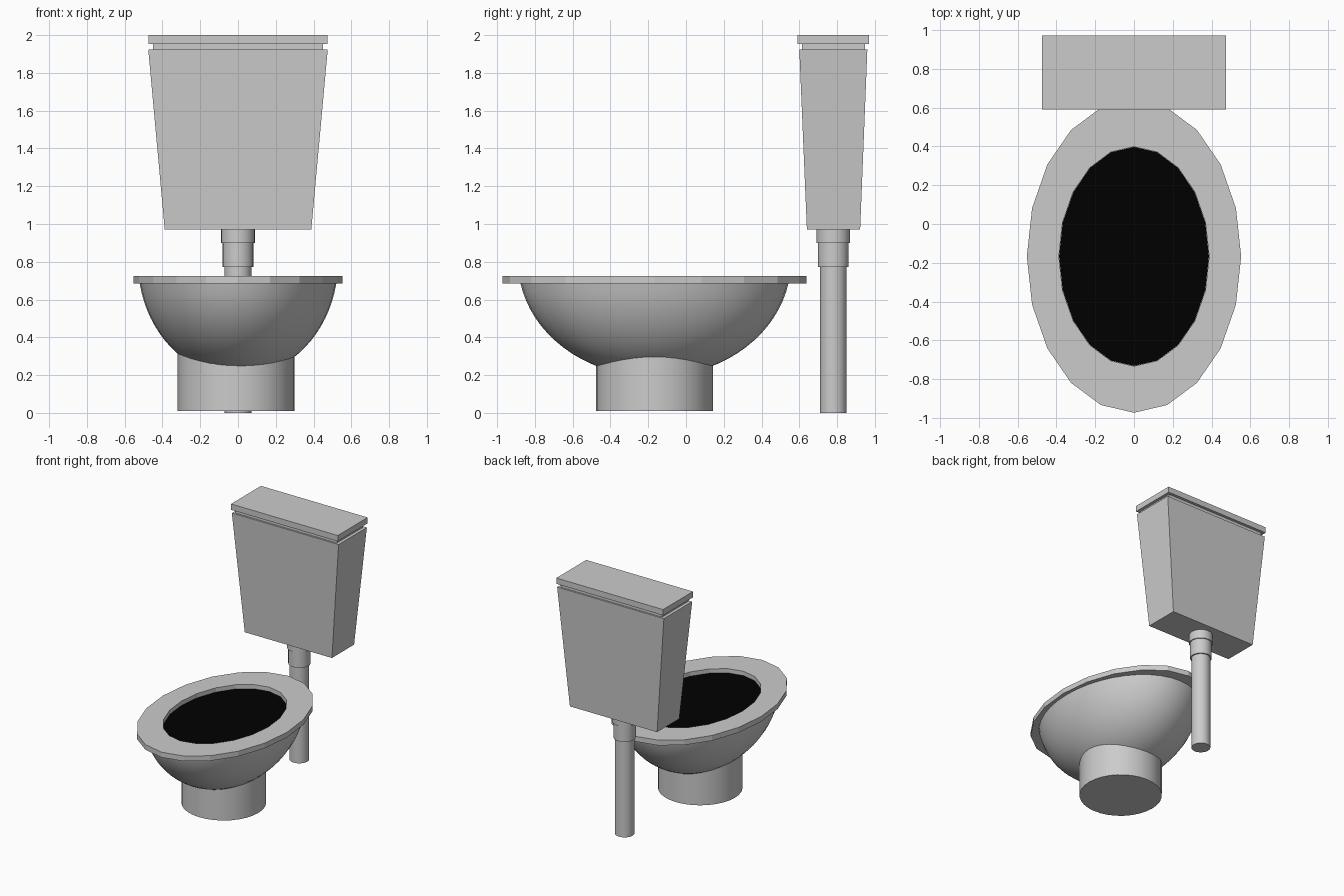
import bpy, bmesh, math

if "Cube" in bpy.data.objects:
    bpy.data.objects.remove(bpy.data.objects["Cube"])


def finish(name, bm, smooth=False):
    bmesh.ops.recalc_face_normals(bm, faces=bm.faces)
    mesh = bpy.data.meshes.new(name)
    bm.to_mesh(mesh)
    bm.free()
    ob = bpy.data.objects.new(name, mesh)
    bpy.context.collection.objects.link(ob)
    if smooth:
        bpy.ops.object.select_all(action='DESELECT')
        ob.select_set(True)
        bpy.context.view_layer.objects.active = ob
        bpy.ops.object.shade_smooth_by_angle(angle=math.radians(35))
    return ob


def ellipse(bm, rx, ry, cx, cy, z, n):
    return [bm.verts.new((cx + rx * math.cos(2 * math.pi * i / n),
                          cy + ry * math.sin(2 * math.pi * i / n), z)) for i in range(n)]


def bridge(bm, a, b):
    for i in range(len(a)):
        j = (i + 1) % len(a)
        bm.faces.new((a[i], a[j], b[j], b[i]))


def loft(name, rings, cx, cy, n=32, smooth=True):
    """Capped stack of elliptical rings (rx, ry, z)."""
    bm = bmesh.new()
    loops = [ellipse(bm, rx, ry, cx, cy, z, n) for rx, ry, z in rings]
    for a, b in zip(loops, loops[1:]):
        bridge(bm, a, b)
    bm.faces.new(loops[0])
    bm.faces.new(loops[-1])
    return finish(name, bm, smooth)


def box(name, bottom, top):
    """Tapered box; each end is (half width, y0, y1, z)."""
    bm = bmesh.new()
    ends = []
    for w, y0, y1, z in (bottom, top):
        ends.append([bm.verts.new((x, y, z)) for x, y in
                     ((-w, y0), (w, y0), (w, y1), (-w, y1))])
        bm.faces.new(ends[-1])
    bridge(bm, *ends)
    return finish(name, bm)


# Cistern: tapered tank, recessed neck and lid
box("tank", (0.388, 0.64, 0.922, 0.972), (0.475, 0.60, 0.96, 1.923))
box("tank_neck", (0.45, 0.614, 0.947, 1.92), (0.45, 0.614, 0.947, 1.955))
box("tank_lid", (0.475, 0.59, 0.97, 1.953), (0.475, 0.59, 0.97, 2.0))

# Flush pipe, sleeve and collar
for name, r, z0, z1 in (("flush_pipe", 0.071, 0.0, 0.80),
                        ("pipe_sleeve", 0.081, 0.773, 0.91),
                        ("pipe_collar", 0.089, 0.90, 0.975)):
    loft(name, [(r, r, z0), (r, r, z1)], 0, 0.78)

# Pedestal foot
loft("pedestal", [(0.309, 0.309, 0.01), (0.309, 0.309, 0.32)], -0.01, -0.167)

# Bowl: lower cap of an ellipsoid
CY, ZC, RZ = -0.167, 0.80, 0.61
start, end = math.radians(5), math.acos((ZC - 0.687) / RZ)
rings = []
for i in range(17):
    t = start + (end - start) * i / 16
    rings.append((0.53 * math.sin(t), 0.722 * math.sin(t), ZC - RZ * math.cos(t)))
loft("bowl", rings, 0, CY, 40)

# Seat: faceted oval ring
bm = bmesh.new()
loops = [ellipse(bm, rx, ry, 0, CY, z, 20) for rx, ry, z in
         ((0.552, 0.805, 0.684), (0.552, 0.805, 0.726),
          (0.387, 0.565, 0.726), (0.387, 0.565, 0.684))]
for i in range(4):
    bridge(bm, loops[i], loops[(i + 1) % 4])
finish("seat", bm)

# Dark opening inside the seat
bm = bmesh.new()
bm.faces.new(ellipse(bm, 0.386, 0.564, 0, CY, 0.692, 20))
opening = finish("bowl_opening", bm)
black = bpy.data.materials.new("black")
black.diffuse_color = (0.0, 0.0, 0.0, 1)
black.use_nodes = True
black.node_tree.nodes["Principled BSDF"].inputs["Base Color"].default_value = black.diffuse_color
opening.data.materials.append(black)
